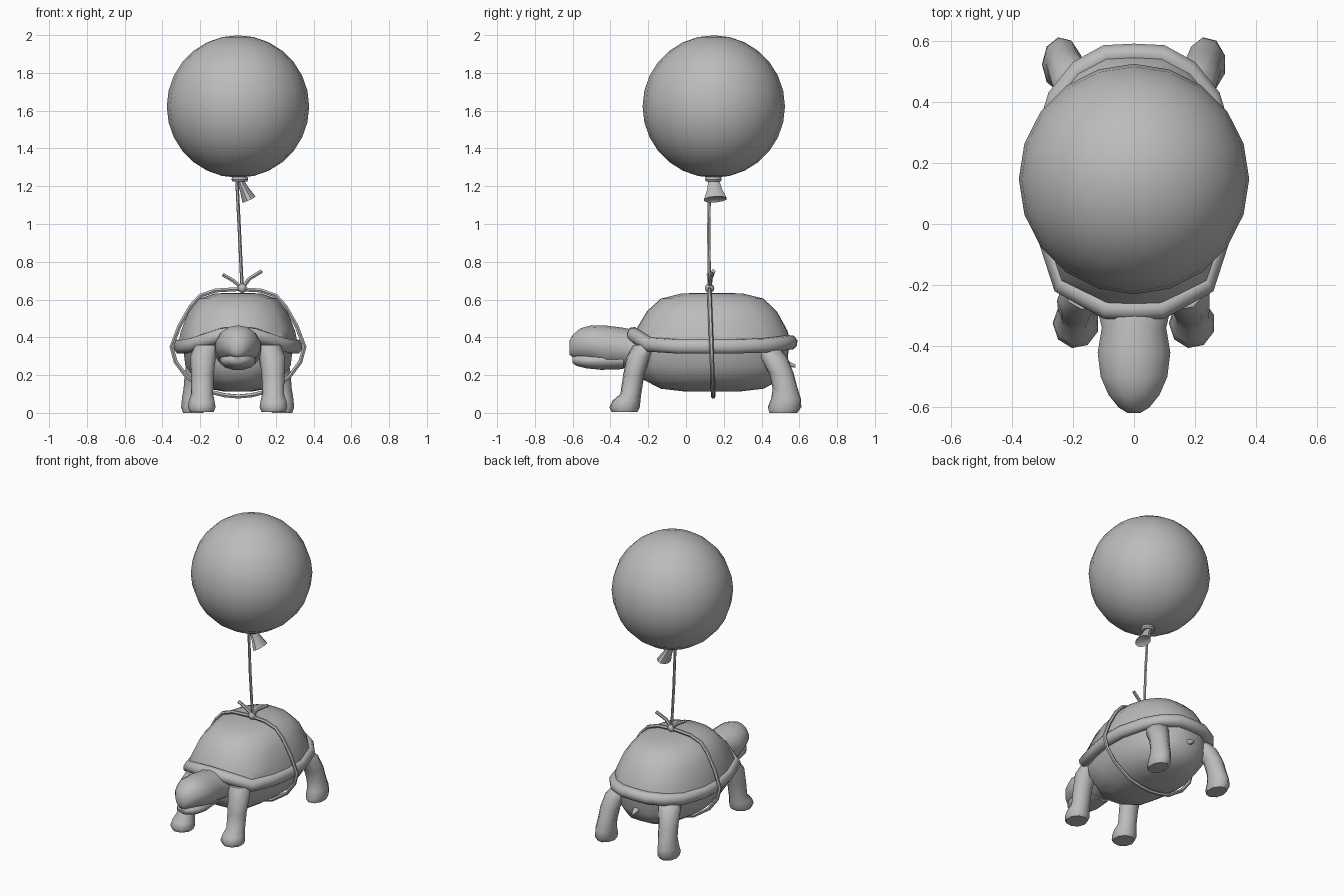
import bpy, bmesh, math
from mathutils import Vector

cube = bpy.data.objects.get("Cube")
if cube:
    bpy.data.objects.remove(cube)

GREY = (0.5, 0.5, 0.5, 1)
mat = bpy.data.materials.new("plain grey")
mat.use_nodes = True
mat.diffuse_color = GREY
mat.node_tree.nodes["Principled BSDF"].inputs["Base Color"].default_value = GREY


def finish(obj, angle=40):
    obj.data.materials.clear()
    obj.data.materials.append(mat)
    bpy.ops.object.select_all(action="DESELECT")
    obj.select_set(True)
    bpy.context.view_layer.objects.active = obj
    bpy.ops.object.shade_smooth_by_angle(angle=math.radians(angle))
    return obj


def skin(name, rings, angle=40):
    """Bridge equal rings of points and cap both ends."""
    bm = bmesh.new()
    loops = [[bm.verts.new(p) for p in ring] for ring in rings]
    n = len(loops[0])
    for a, b in zip(loops, loops[1:]):
        for i in range(n):
            j = (i + 1) % n
            bm.faces.new((a[i], a[j], b[j], b[i]))
    bm.faces.new(loops[0])
    bm.faces.new(loops[-1])
    bmesh.ops.recalc_face_normals(bm, faces=bm.faces)
    mesh = bpy.data.meshes.new(name)
    bm.to_mesh(mesh)
    bm.free()
    obj = bpy.data.objects.new(name, mesh)
    bpy.context.collection.objects.link(obj)
    return finish(obj, angle)


def loft(name, sections, upright=False, n=10, angle=40):
    """Oval sections (x, y, z, rx, r2), level or upright facing y."""
    rings = []
    for x, y, z, rx, r2 in sections:
        ring = []
        for i in range(n):
            t = math.tau * (i + 0.5) / n
            u, v = rx * math.cos(t), r2 * math.sin(t)
            ring.append((x + u, y, z + v) if upright else (x + u, y + v, z))
        rings.append(ring)
    return skin(name, rings, angle)


def rope(name, points, radius, closed=False):
    curve = bpy.data.curves.new(name, "CURVE")
    curve.dimensions = "3D"
    curve.bevel_depth = radius
    curve.bevel_resolution = 1
    curve.use_fill_caps = True
    spline = curve.splines.new("POLY")
    spline.points.add(len(points) - 1)
    for p, co in zip(spline.points, points):
        p.co = (*co, 1)
    spline.use_cyclic_u = closed
    obj = bpy.data.objects.new(name, curve)
    bpy.context.collection.objects.link(obj)
    bpy.ops.object.select_all(action="DESELECT")
    obj.select_set(True)
    bpy.context.view_layer.objects.active = obj
    bpy.ops.object.convert(target="MESH")
    return finish(bpy.context.view_layer.objects.active, 50)


def ball(name, loc, radius, segments=20, rings=14):
    bpy.ops.mesh.primitive_uv_sphere_add(segments=segments, ring_count=rings,
                                         radius=radius, location=loc)
    obj = bpy.context.object
    obj.name = name
    return finish(obj)


# Shell outline: half of it, front to back, as (x, y, rim height)
half = [(0, -0.315, 0.415), (0.1, -0.31, 0.41), (0.26, -0.22, 0.36),
        (0.315, -0.05, 0.35), (0.34, 0.1, 0.35), (0.335, 0.25, 0.35),
        (0.28, 0.43, 0.355), (0.2, 0.53, 0.365), (0.1, 0.585, 0.372), (0, 0.59, 0.372)]
outline = half + [(-x, y, z) for x, y, z in half[-2:0:-1]]
MID_Y = 0.14


def shell_ring(sx, sy, height):
    return [(x * sx, MID_Y + (y - MID_Y) * sy, height(z)) for x, y, z in outline]


# Rim
skin("shell_rim", [shell_ring(s, s, lambda z, d=d: z + d) for s, d in
     [(0.8, -0.02), (0.87, -0.036), (0.95, -0.036), (0.995, -0.015),
      (1, 0.012), (0.96, 0.036), (0.9, 0.04), (0.85, 0.02)]], 60)

# Dome: each layer blends from the rim height to a level top
skin("shell_dome", [shell_ring(sx, sy, lambda z, h=h, k=k: z * (1 - k) + h * k)
     for sx, sy, h, k in
     [(0.93, 0.92, 0.38, 0.5), (0.89, 0.88, 0.46, 0.75), (0.77, 0.76, 0.55, 0.92),
      (0.6, 0.6, 0.605, 1), (0.36, 0.36, 0.632, 1), (0.1, 0.1, 0.636, 1)]])

# Belly
skin("belly", [shell_ring(sx, sy, lambda z, h=h: h) for sx, sy, h in
     [(0.86, 0.9, 0.36), (0.82, 0.88, 0.25), (0.66, 0.8, 0.175),
      (0.46, 0.6, 0.128), (0.2, 0.3, 0.112)]])

# Head with neck, and a recessed jaw that leaves a mouth line
loft("head", [(0, -0.1, 0.31, 0.13, 0.09), (0, -0.25, 0.335, 0.13, 0.1),
              (0, -0.34, 0.345, 0.108, 0.107), (0, -0.42, 0.352, 0.122, 0.11),
              (0, -0.5, 0.366, 0.112, 0.098), (0, -0.56, 0.365, 0.085, 0.082),
              (0, -0.6, 0.353, 0.052, 0.06), (0, -0.618, 0.345, 0.022, 0.035)],
     True, 14, 60)
loft("jaw", [(0, -0.33, 0.28, 0.09, 0.05), (0, -0.45, 0.278, 0.1, 0.052),
             (0, -0.53, 0.275, 0.085, 0.04), (0, -0.58, 0.278, 0.055, 0.03),
             (0, -0.602, 0.282, 0.025, 0.018)], True, 12, 60)

# Legs and feet
for side, s in (("left", 1), ("right", -1)):
    loft("front_leg_" + side, [
        (s * 0.19, -0.325, 0.006, 0.066, 0.07), (s * 0.19, -0.325, 0.03, 0.076, 0.082),
        (s * 0.19, -0.315, 0.065, 0.07, 0.075), (s * 0.188, -0.292, 0.1, 0.06, 0.056),
        (s * 0.187, -0.277, 0.2, 0.062, 0.057), (s * 0.182, -0.25, 0.3, 0.07, 0.064),
        (s * 0.16, -0.21, 0.36, 0.07, 0.07)], n=9, angle=50)
    loft("back_leg_" + side, [
        (s * 0.235, 0.515, 0, 0.056, 0.075), (s * 0.237, 0.522, 0.03, 0.064, 0.09),
        (s * 0.235, 0.53, 0.075, 0.062, 0.08), (s * 0.228, 0.525, 0.13, 0.06, 0.067),
        (s * 0.22, 0.505, 0.21, 0.062, 0.066), (s * 0.2, 0.465, 0.29, 0.07, 0.075),
        (s * 0.165, 0.42, 0.345, 0.07, 0.08)], n=9, angle=50)
    # Fleshy hip joining the back leg to the body
    loft("hip_" + side, [(s * 0.1, 0.36, 0.28, 0.09, 0.07), (s * 0.13, 0.44, 0.3, 0.08, 0.045),
                         (s * 0.14, 0.5, 0.31, 0.06, 0.03)], True, 8, 60)

# Tail
loft("tail", [(0, 0.38, 0.28, 0.07, 0.05), (0, 0.48, 0.28, 0.04, 0.03),
              (0, 0.58, 0.247, 0.008, 0.008)], True, 8, 60)

# Rope around the shell, its knot and loose ends
arc = [(0.12, 0.648), (0.2, 0.62), (0.25, 0.565), (0.31, 0.46), (0.352, 0.35),
       (0.33, 0.27), (0.27, 0.19), (0.16, 0.115), (0.07, 0.093)]
loop = [(0, 0.655)] + arc + [(0, 0.087)] + [(-x, z) for x, z in arc[::-1]]
rope("shell_rope", [(x, 0.144 - 0.02 * (z - 0.09) / 0.55, z) for x, z in loop], 0.012, True)
knot = (0.022, 0.125, 0.66)
ball("knot", knot, 0.025, 10, 6)
rope("rope_end_right", [knot, (-0.025, 0.125, 0.7), (-0.08, 0.12, 0.732)], 0.011)
rope("rope_end_left", [knot, (0.06, 0.13, 0.71), (0.125, 0.145, 0.75)], 0.011)
rope("balloon_string", [knot, (0.008, 0.12, 0.95), (-0.006, 0.125, 1.235)], 0.009)

# Balloon, tied collar and flared neck
ball("balloon", (0, 0.147, 1.622), 0.377)
loft("balloon_collar", [(0.01, 0.145, 1.225, 0.04, 0.04), (0.01, 0.145, 1.235, 0.046, 0.046),
                        (0.01, 0.145, 1.25, 0.042, 0.042)], n=12)
low, high = Vector((0.058, 0.155, 1.13)), Vector((0.012, 0.147, 1.228))
axis = (high - low).normalized()
u = axis.cross(Vector((0, 1, 0))).normalized()
v = axis.cross(u)
skin("balloon_neck", [[low.lerp(high, t) + r * (u * math.cos(a) * 0.6 + v * math.sin(a))
     for a in (math.tau * i / 10 for i in range(10))]
     for t, r in ((0.06, 0.05), (0, 0.063), (0.08, 0.06), (0.5, 0.042), (1, 0.03))])
